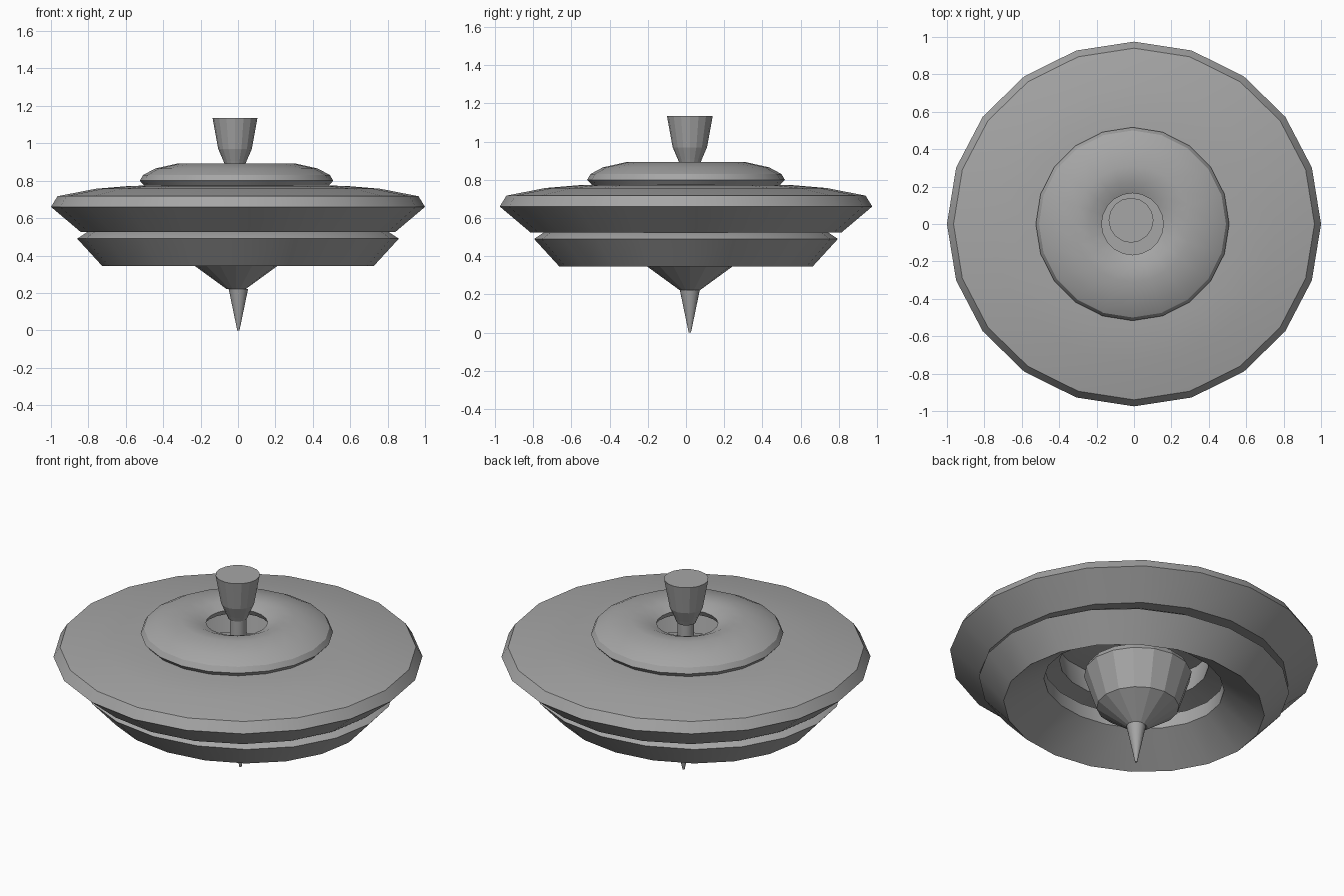
import bpy
import bmesh
from math import sin, cos, pi, radians

cube = bpy.data.objects.get("Cube")
if cube:
    bpy.data.objects.remove(cube, do_unlink=True)

# One plain grey for the whole toy
grey = bpy.data.materials.new("warm_grey")
grey.use_nodes = True
colour = (0.38, 0.38, 0.38, 1)
grey.diffuse_color = colour
grey.node_tree.nodes["Principled BSDF"].inputs["Base Color"].default_value = colour


def lathe(name, profile, sides=20, centre=(0, 0), flatten=0.0, closed=False, smooth=True):
    """Spin (radius, height) points round z; flatten narrows the depth radius."""
    bm = bmesh.new()
    rings = []
    for r, z in profile:
        ry = max(r - flatten, 0)
        if r == 0:
            rings.append([bm.verts.new((centre[0], centre[1], z))] * sides)
        else:
            rings.append([bm.verts.new((centre[0] + r * cos(2 * pi * i / sides),
                                        centre[1] + ry * sin(2 * pi * i / sides), z))
                          for i in range(sides)])
    pairs = list(zip(rings, rings[1:]))
    if closed:
        pairs.append((rings[-1], rings[0]))
    for a, b in pairs:
        for i in range(sides):
            j = (i + 1) % sides
            corners = list(dict.fromkeys((a[i], a[j], b[j], b[i])))
            bm.faces.new(corners)
    bmesh.ops.recalc_face_normals(bm, faces=bm.faces)
    mesh = bpy.data.meshes.new(name)
    bm.to_mesh(mesh)
    bm.free()
    mesh.materials.append(grey)
    ob = bpy.data.objects.new(name, mesh)
    bpy.context.collection.objects.link(ob)
    if smooth:
        bpy.ops.object.select_all(action='DESELECT')
        ob.select_set(True)
        bpy.context.view_layer.objects.active = ob
        bpy.ops.object.shade_smooth_by_angle(angle=radians(32))
    return ob


# Lower flared ring, open through the middle
lathe("lower_ring", [(0.727, 0.345), (0.86, 0.49), (0.80, 0.53), (0.51, 0.57), (0.51, 0.49)],
      flatten=0.065, closed=True)

# Wide upper disc with a domed top and hollow underside
lathe("upper_disc", [(0.84, 0.525), (1.0, 0.66), (0.965, 0.717), (0.76, 0.757),
                     (0.58, 0.772), (0.44, 0.775), (0.41, 0.62)],
      flatten=0.025, closed=True)

# Rounded cap ring dipping towards the stem hole
lathe("cap_ring", [(0.49, 0.77), (0.517, 0.80), (0.50, 0.83), (0.435, 0.865), (0.31, 0.893),
                   (0.23, 0.888), (0.165, 0.86), (0.18, 0.83), (0.40, 0.765)],
      centre=(-0.008, 0), closed=True)

# Faceted hub hanging below the rings
lathe("hub", [(0, 0.22), (0.05, 0.22), (0.222, 0.345), (0.29, 0.55), (0.27, 0.585), (0, 0.585)],
      sides=16, centre=(-0.01, 0.02), smooth=False)

# Pointed tip
lathe("tip", [(0, 0), (0.006, 0.0), (0.052, 0.222), (0, 0.222)], centre=(0.002, 0.02))

# Stem and flared finger grip
lathe("stem", [(0, 0.57), (0.045, 0.57), (0.045, 0.9), (0, 0.9)], sides=16, centre=(-0.012, 0.018))
lathe("grip", [(0, 0.88), (0.052, 0.88), (0.062, 0.905), (0.09, 0.97), (0.12, 1.135), (0, 1.135)],
      sides=16, centre=(-0.016, 0.02), smooth=False)
